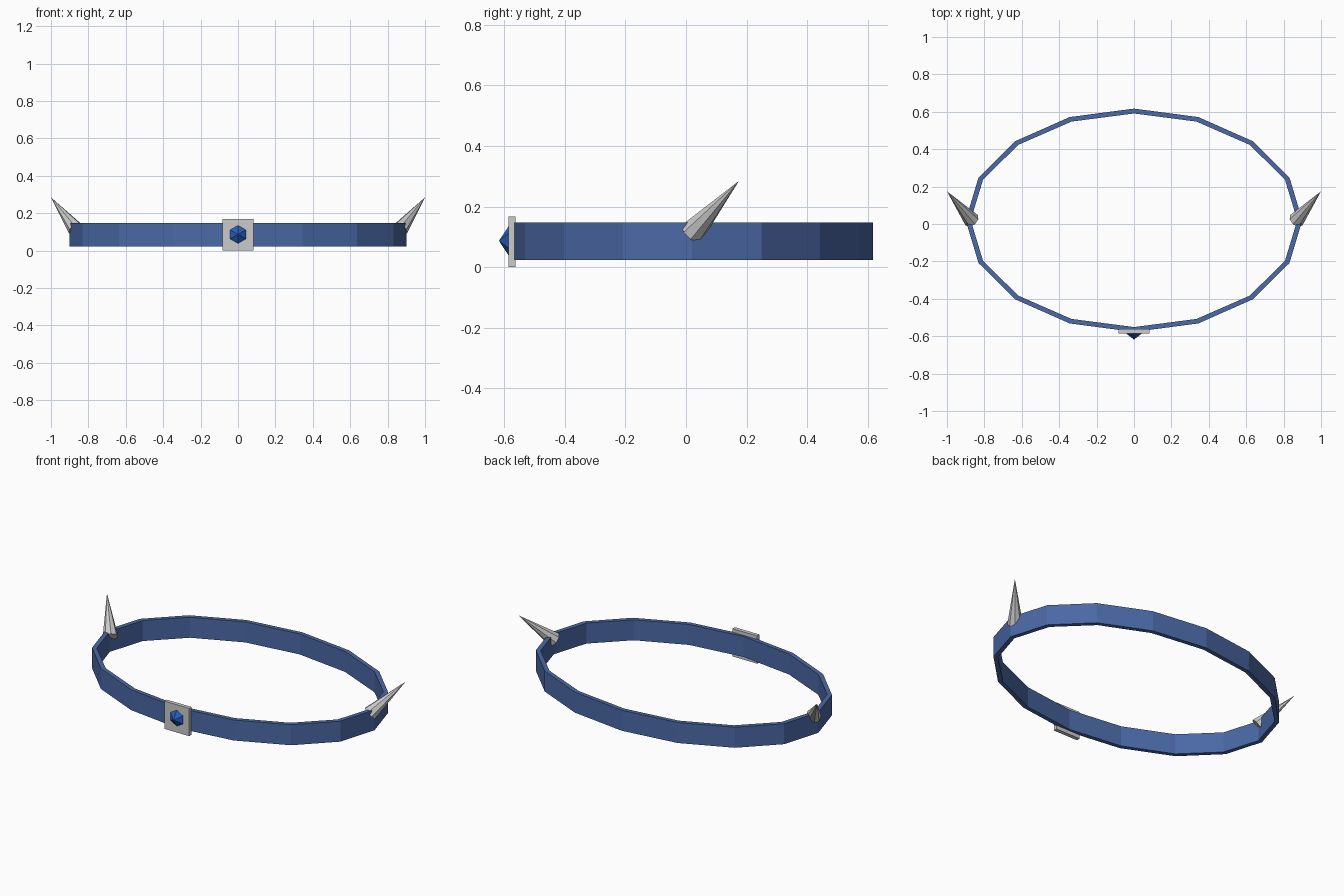
import bpy, bmesh
from math import cos, sin, tau, pi
from mathutils import Vector, Matrix

if "Cube" in bpy.data.objects:
    bpy.data.objects.remove(bpy.data.objects["Cube"])


def make_object(name, bm, colour=None):
    bmesh.ops.recalc_face_normals(bm, faces=bm.faces)
    mesh = bpy.data.meshes.new(name)
    bm.to_mesh(mesh)
    bm.free()
    obj = bpy.data.objects.new(name, mesh)
    bpy.context.collection.objects.link(obj)
    if colour:
        mat = bpy.data.materials.new(name + "_colour")
        mat.diffuse_color = (*colour, 1)
        mat.use_nodes = True
        mat.node_tree.nodes["Principled BSDF"].inputs["Base Color"].default_value = mat.diffuse_color
        mesh.materials.append(mat)
    return obj


# Oval band: 16 flat sides with a thin rectangular section
SIDES = 16
section = [(0.90, 0.597, 0.023), (0.90, 0.597, 0.147),
           (0.873, 0.571, 0.147), (0.873, 0.571, 0.023)]
bm = bmesh.new()
rings = []
for i in range(SIDES):
    a = tau * i / SIDES
    rings.append([bm.verts.new((rx * cos(a), 0.02 + ry * sin(a), z))
                  for rx, ry, z in section])
for i in range(SIDES):
    r, s = rings[i], rings[(i + 1) % SIDES]
    for j in range(4):
        k = (j + 1) % 4
        bm.faces.new((r[j], s[j], s[k], r[k]))
make_object("band", bm, (0.07, 0.14, 0.38))

# Square plate on the front
bm = bmesh.new()
bmesh.ops.create_cube(bm, size=1, matrix=Matrix.Translation((0, -0.574, 0.084))
                      @ Matrix.Diagonal((0.166, 0.023, 0.168, 1)))
make_object("front_plate", bm)

# Pointed six-sided gem set in the plate
bm = bmesh.new()
bmesh.ops.create_cone(bm, cap_ends=True, segments=6, radius1=0.053, radius2=0,
                      depth=0.035, matrix=Matrix.Translation((0, -0.6, 0.087))
                      @ Matrix.Rotation(pi / 2, 4, 'X'))
make_object("gem", bm, (0.02, 0.11, 0.5))

# Slanted spikes, mirrored left and right
for name, side in (("right_spike", 1), ("left_spike", -1)):
    base = Vector((0.868 * side, 0.02, 0.115))
    tip = Vector((1.0 * side, 0.175, 0.285))
    axis = tip - base
    bm = bmesh.new()
    bmesh.ops.create_cone(bm, cap_ends=True, segments=8, radius1=0.043, radius2=0,
                          depth=axis.length,
                          matrix=Matrix.Translation((base + tip) / 2)
                          @ axis.to_track_quat('Z', 'Y').to_matrix().to_4x4())
    make_object(name, bm)
